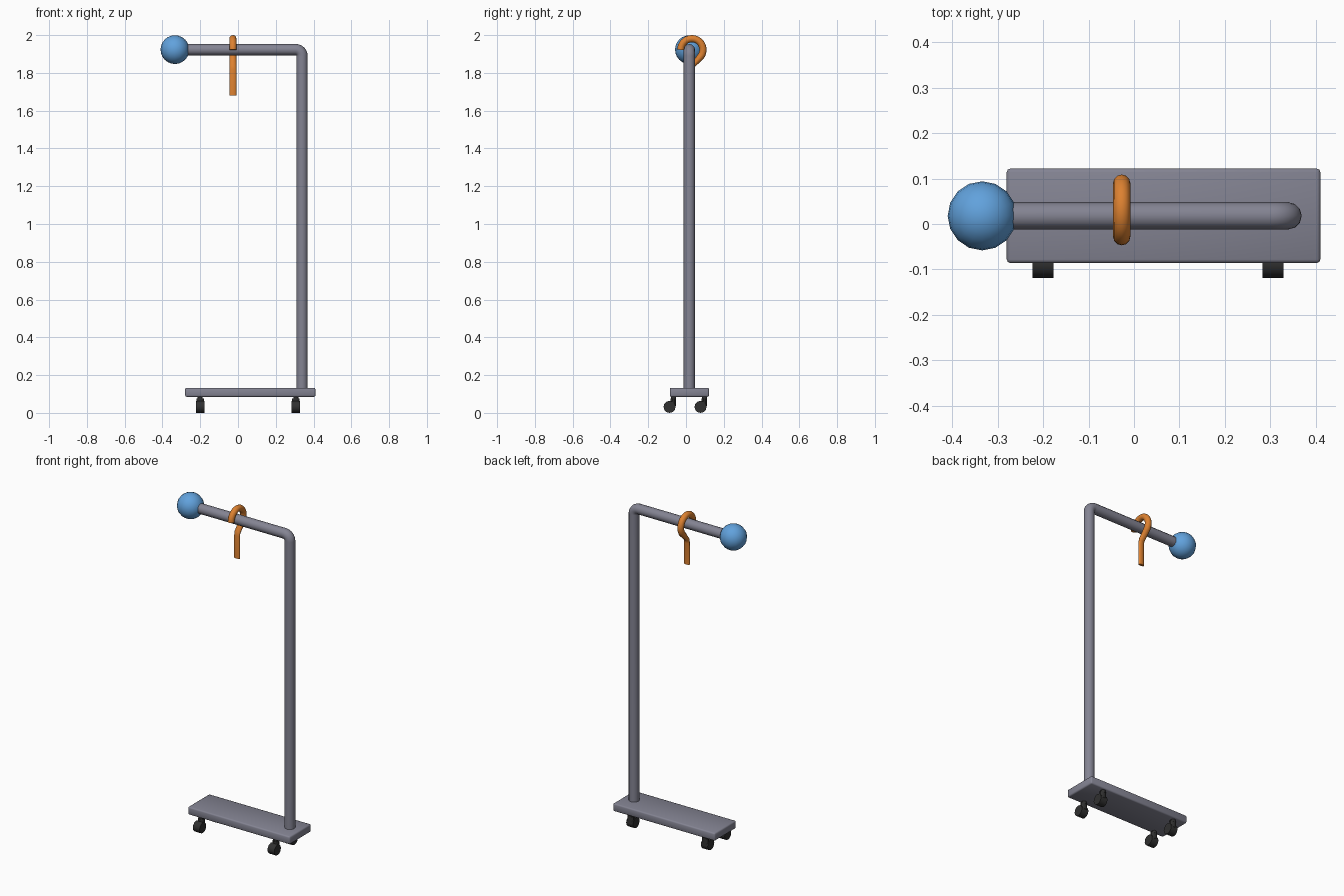
import bpy
from math import sin, cos, radians, pi

if "Cube" in bpy.data.objects:
    bpy.data.objects.remove(bpy.data.objects["Cube"])


def colour(name, rgb):
    m = bpy.data.materials.new(name)
    m.diffuse_color = (*rgb, 1)
    m.use_nodes = True
    m.node_tree.nodes["Principled BSDF"].inputs["Base Color"].default_value = m.diffuse_color
    return m


BLUE = colour("blue", (0.12, 0.36, 0.72))
ORANGE = colour("orange", (0.72, 0.22, 0.03))
BLACK = colour("black", (0.03, 0.03, 0.03))
STEEL = colour("steel", (0.23, 0.23, 0.29))


def finish(ob, name, mat, angle=40):
    ob.name = name
    ob.data.materials.append(mat)
    bpy.ops.object.shade_smooth_by_angle(angle=radians(angle))
    return ob


def tube(name, pts, r, mat):
    """Round capped tube swept along a list of points."""
    cu = bpy.data.curves.new(name, 'CURVE')
    cu.dimensions = '3D'
    cu.bevel_depth = r
    cu.bevel_resolution = 4
    cu.use_fill_caps = True
    sp = cu.splines.new('POLY')
    sp.points.add(len(pts) - 1)
    for p, co in zip(sp.points, pts):
        p.co = (*co, 1)
    ob = bpy.data.objects.new(name, cu)
    bpy.context.collection.objects.link(ob)
    bpy.ops.object.select_all(action='DESELECT')
    ob.select_set(True)
    bpy.context.view_layer.objects.active = ob
    bpy.ops.object.convert(target='MESH')
    return finish(bpy.context.object, name, mat)


def cylinder(name, loc, r, depth, sides, mat, rot=(0, 0, 0), scale=(1, 1, 1)):
    bpy.ops.mesh.primitive_cylinder_add(vertices=sides, radius=r, depth=depth,
                                        location=loc, rotation=rot, scale=scale)
    return finish(bpy.context.object, name, mat)


YC = 0.018    # centre plane of the rail
ZT = 1.923    # rail height

# base plate with softened edges
bpy.ops.mesh.primitive_cube_add(size=1, location=(0.065, YC, 0.109))
base = bpy.context.object
base.scale = (0.69, 0.208, 0.048)
bpy.ops.object.transform_apply(location=False, rotation=False, scale=True)
bev = base.modifiers.new("bevel", 'BEVEL')
bev.width = 0.008
bev.segments = 2
bpy.ops.object.modifier_apply(modifier=bev.name)
finish(base, "base_plate", STEEL, 60)

# upright and rail in one bent tube
R, xp = 0.034, 0.339
bend = [(xp - R + R * cos(a * pi / 16), YC, ZT - R + R * sin(a * pi / 16)) for a in range(9)]
tube("bent_pole", [(xp, YC, 0.12)] + bend + [(-0.32, YC, ZT)], 0.03, STEEL)

# ball on the rail end
bpy.ops.mesh.primitive_uv_sphere_add(segments=16, ring_count=12, radius=0.076,
                                     location=(-0.334, YC, ZT))
finish(bpy.context.object, "end_ball", BLUE)

# hook hanging on the rail, its stem flattened
hx, hy, hz, hr = -0.027, 0.031, 1.922, 0.059
arc = [(hx, hy + hr * cos(radians(a)), hz + hr * sin(radians(a))) for a in range(180, -41, -11)]
hook = tube("hook", arc + [(hx, 0.038, 1.836), (hx, 0.029, 1.815), (hx, 0.028, 1.68)], 0.019, ORANGE)
for v in hook.data.vertices:
    if v.co.z < 1.85:
        v.co.y = 0.03 + (v.co.y - 0.03) * 0.45

# four trailing casters
for i, x in enumerate((-0.2, 0.306)):
    for j, y in enumerate((-0.087, 0.077)):
        tag = f"{i}{j}"
        cylinder("caster_wheel_" + tag, (x, y, 0.032), 0.032, 0.046, 12, BLACK, (0, pi / 2, 0))
        cylinder("caster_fork_" + tag, (x, y + 0.019, 0.056), 0.021, 0.04, 10, BLACK, scale=(1, 0.7, 1))
        cylinder("caster_stem_" + tag, (x, y + 0.021, 0.08), 0.014, 0.02, 10, BLACK)
